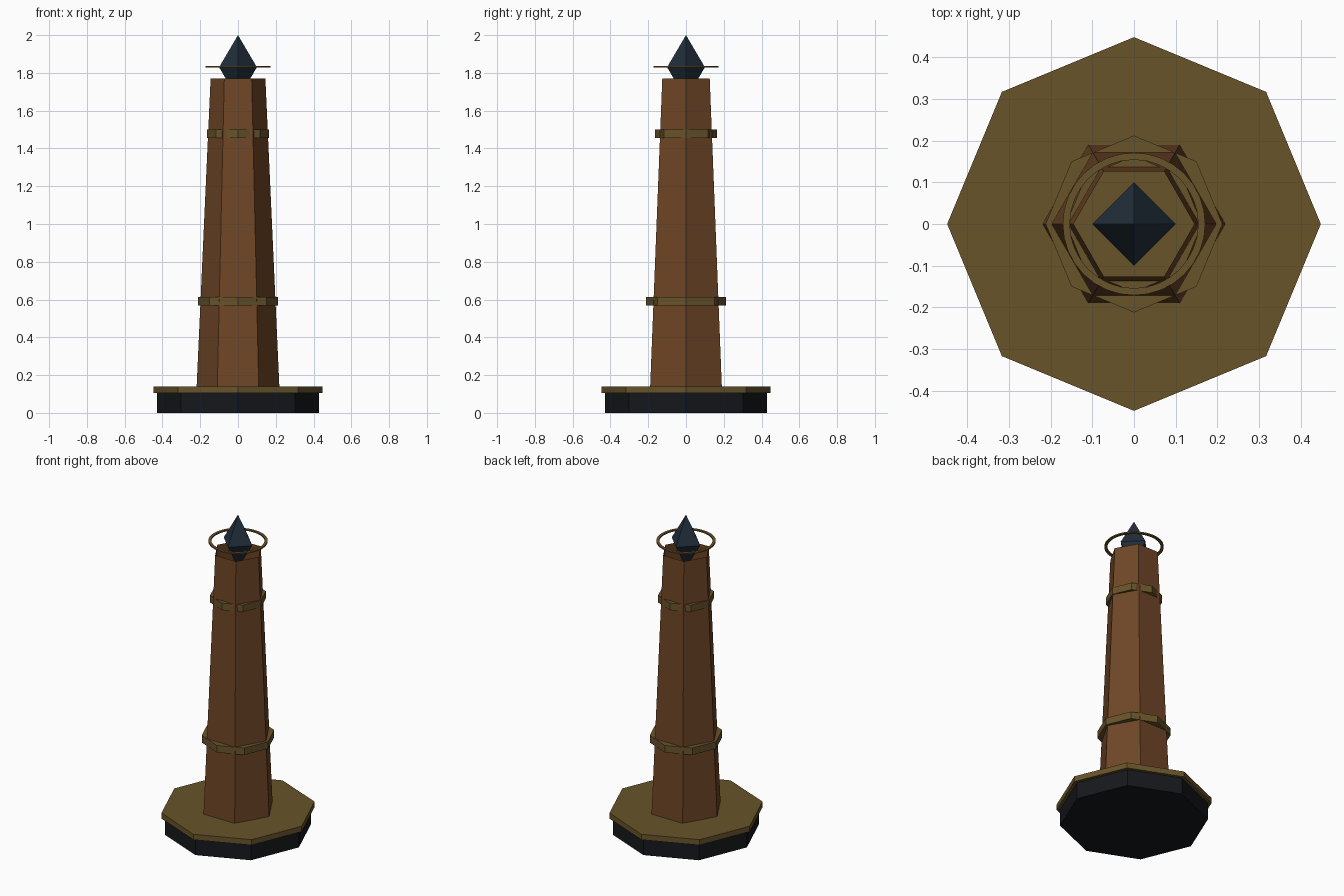
import bpy
from math import pi, cos, sin

if "Cube" in bpy.data.objects:
    bpy.data.objects.remove(bpy.data.objects["Cube"])


def material(name, rgb):
    m = bpy.data.materials.new(name)
    m.diffuse_color = (*rgb, 1)
    m.use_nodes = True
    m.node_tree.nodes["Principled BSDF"].inputs["Base Color"].default_value = m.diffuse_color
    return m


BRASS = material("brass", (0.136, 0.087, 0.023))
WOOD = material("wood", (0.156, 0.061, 0.019))
BLACK = material("black", (0.008, 0.009, 0.0116))
STEEL = material("dark_steel", (0.015, 0.027, 0.042))


def prism(name, sides, r1, r2, z1, z2, mat, corner_on_x=False, fill='NGON'):
    """Straight or tapered prism between two heights."""
    bpy.ops.mesh.primitive_cone_add(
        vertices=sides, radius1=r1, radius2=r2, depth=z2 - z1,
        end_fill_type=fill, location=(0, 0, (z1 + z2) / 2),
        rotation=(0, 0, pi / 2 if corner_on_x else 0))
    ob = bpy.context.object
    ob.name = ob.data.name = name
    ob.data.materials.append(mat)


def mesh_object(name, verts, faces, mat):
    mesh = bpy.data.meshes.new(name)
    mesh.from_pydata(verts, [], faces)
    mesh.materials.append(mat)
    bpy.context.collection.objects.link(bpy.data.objects.new(name, mesh))


# Octagonal foot and brass plate
prism("base", 8, 0.428, 0.428, 0, 0.105, BLACK)
prism("base_plate", 8, 0.448, 0.448, 0.105, 0.14, BRASS)

# Tapered six-sided column, an open tube
prism("column", 6, 0.219, 0.145, 0.14, 1.77, WOOD, True, 'NOTHING')

# Octagonal bands
for name, r, z in (("lower_band", 0.212, 0.592), ("upper_band", 0.163, 1.478)):
    prism(name, 8, r, r, z - 0.0225, z + 0.0225, BRASS)

# Diamond finial: two four-sided cones sharing one rim
c, r, h = 1.83, 0.1, 0.17
rim = [(r, 0, c), (0, r, c), (-r, 0, c), (0, -r, c)]
faces = []
for i in range(4):
    j = (i + 1) % 4
    faces += [(i, j, 4), (j, i, 5)]
mesh_object("finial", rim + [(0, 0, c + h), (0, 0, c - h)], faces, STEEL)

# Thin flat ring floating around the finial: a rectangle swept in a circle
n = 32
section = [(0.154, 1.829), (0.171, 1.829), (0.171, 1.837), (0.154, 1.837)]
verts, faces = [], []
for i in range(n):
    a = 2 * pi * i / n
    verts += [(r * cos(a), r * sin(a), z) for r, z in section]
    for k in range(4):
        m, j = (k + 1) % 4, (i + 1) % n
        faces.append((4 * i + k, 4 * j + k, 4 * j + m, 4 * i + m))
mesh_object("ring", verts, faces, BRASS)
